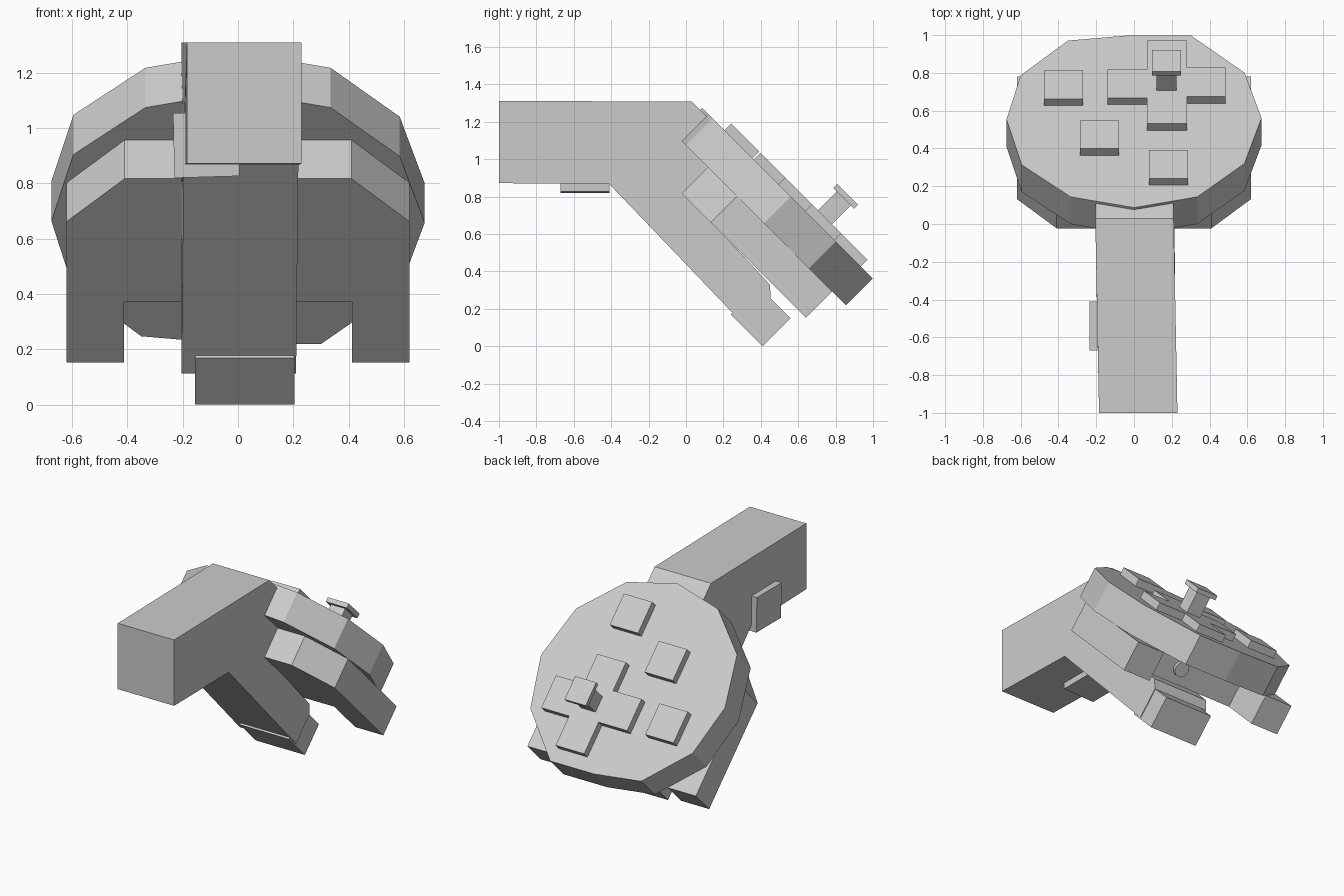
import bpy, bmesh
from mathutils import Vector

if "Cube" in bpy.data.objects:
    bpy.data.objects.remove(bpy.data.objects["Cube"])

K = 0.5 ** 0.5


def tilt(x, u, n):
    """Hand frame: u runs down and back along the hand, n is out of its upper face."""
    return Vector((x, (u + n) * K, (n - u) * K))


def loft(name, ring_a, ring_b):
    """Closed solid between two matching outlines."""
    bm = bmesh.new()
    a = [bm.verts.new(p) for p in ring_a]
    b = [bm.verts.new(p) for p in ring_b]
    bm.faces.new(a[::-1])
    bm.faces.new(b)
    for i in range(len(a)):
        j = (i + 1) % len(a)
        bm.faces.new((a[i], a[j], b[j], b[i]))
    bmesh.ops.recalc_face_normals(bm, faces=bm.faces)
    mesh = bpy.data.meshes.new(name)
    bm.to_mesh(mesh)
    bm.free()
    obj = bpy.data.objects.new(name, mesh)
    bpy.context.collection.objects.link(obj)
    return obj


def slab(name, outline, n0, n1):
    """Plate with an (x, u) outline lying parallel to the hand."""
    return loft(name, [tilt(x, u, n0) for x, u in outline],
                [tilt(x, u, n1) for x, u in outline])


def block(name, x0, x1, u0, u1, n0, n1):
    return slab(name, [(x0, u0), (x1, u0), (x1, u1), (x0, u1)], n0, n1)


# Forearm bending into the palm: one side profile, with the sleeve swung slightly to +x
palm = [tilt(0, u, n) for u, n in
        [(-0.905, 0.947), (-0.5, 0.947), (-0.5, 0.57), (0.085, 0.55),
         (0.14, 0.50), (0.14, 0.30)]]
profile = [(-1, 1.31)] + [(p.y, p.z) for p in palm] + [(-0.41, 0.867), (-1, 0.872)]


def side(x):
    return [(x + 0.02 * max(0, -y), y, z) for y, z in profile]


loft("forearm_and_palm", side(-0.205), side(0.21))

# Finger end
block("finger", -0.155, 0.205, 0.05, 0.29, 0.29, 0.50)

# Clip wrapped around the lower edge of the sleeve
clip = [(-0.23, 0.82), (0.005, 0.827), (0.005, 0.90), (-0.15, 0.90),
        (-0.15, 1.055), (-0.235, 1.055)]
loft("sleeve_clip", [(x, -0.67, z) for x, z in clip], [(x, -0.41, z) for x, z in clip])

# Forked under plate
half = [(0.41, -0.594), (0.62, -0.375), (0.62, 0.346), (0.413, 0.346), (0.413, 0.037)]
slab("fork_plate", half + [(-x, u) for x, u in reversed(half)], 0.562, 0.76)

# Round peg in the fork opening
bpy.ops.mesh.primitive_cylinder_add(vertices=16, radius=0.05, depth=0.12,
                                    location=tilt(0.04, 0.0, 0.665))
peg = bpy.context.object
peg.name = "fork_peg"
peg.rotation_mode = 'QUATERNION'
peg.rotation_quaternion = Vector((0, K, -K)).to_track_quat('Z', 'Y')

# Twelve-sided face disc
slab("face_disc", [(0, -0.84), (0.335, -0.76), (0.585, -0.51), (0.675, -0.17),
                   (0.585, 0.17), (0.30, 0.45), (-0.02, 0.45), (-0.35, 0.41),
                   (-0.60, 0.15), (-0.675, -0.18), (-0.595, -0.52), (-0.335, -0.76)],
     0.76, 0.963)

# Square buttons
for i, (x, u) in enumerate([(-0.373, 0.03), (-0.183, -0.343), (0.183, -0.565)]):
    block(f"button_{i + 1}", x - 0.104, x + 0.104, u - 0.106, u + 0.106, 0.95, 1.013)

# Cross-shaped pad
slab("cross_pad", [(0.07, -0.262), (0.28, -0.262), (0.28, -0.06), (0.485, -0.06),
                   (0.485, 0.16), (0.28, 0.16), (0.28, 0.36), (0.07, 0.36),
                   (0.07, 0.145), (-0.14, 0.145), (-0.14, -0.07), (0.07, -0.07)],
     0.95, 1.013)

# Stick on the cross pad
block("stick_stem", 0.12, 0.225, -0.015, 0.09, 1.0, 1.16)
block("stick_cap", 0.095, 0.25, -0.042, 0.116, 1.155, 1.185)
